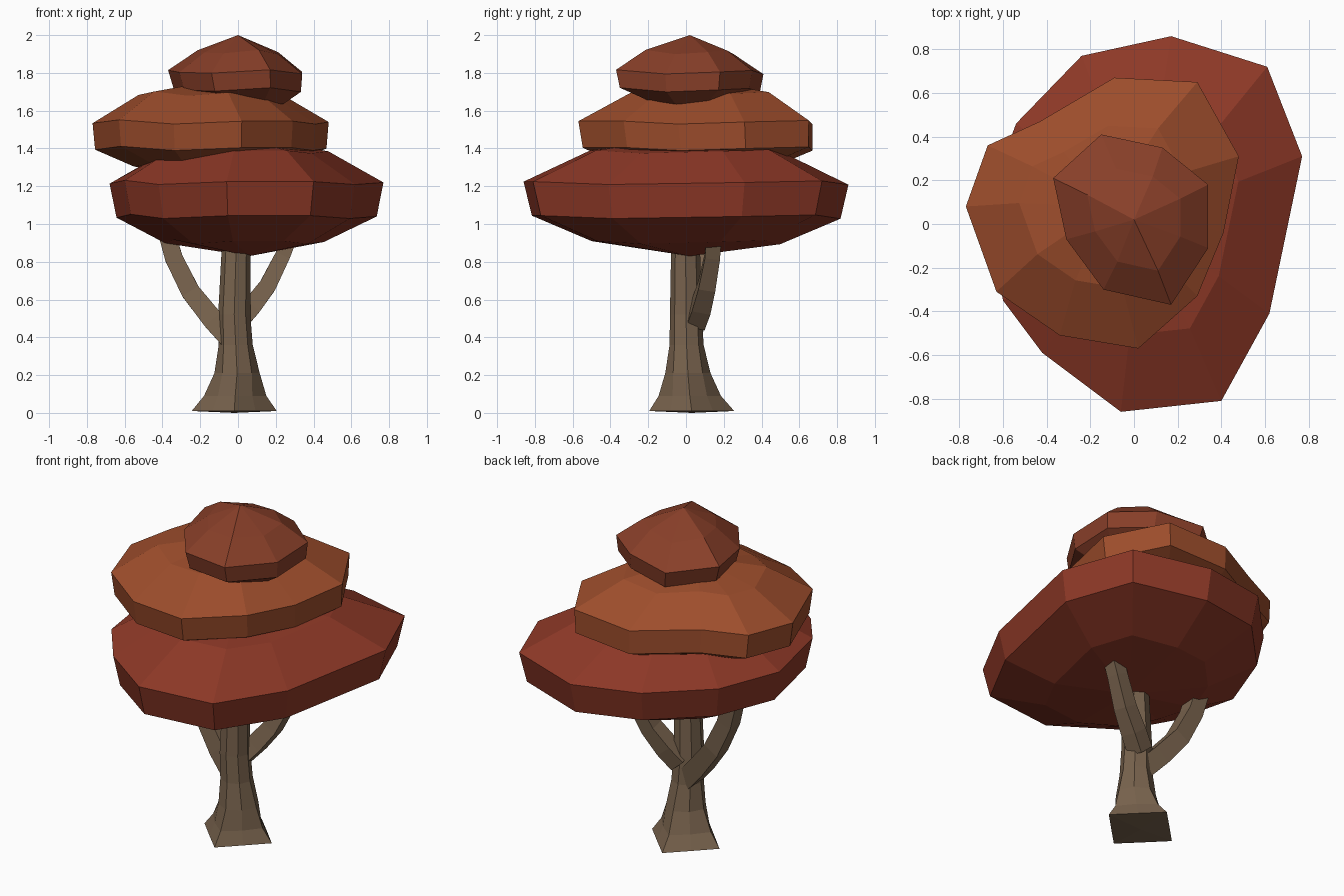
import bpy, bmesh, math
from mathutils import Vector

if "Cube" in bpy.data.objects:
    bpy.data.objects.remove(bpy.data.objects["Cube"])


def material(name, rgb):
    m = bpy.data.materials.new(name)
    m.diffuse_color = (*rgb, 1)
    m.use_nodes = True
    m.node_tree.nodes["Principled BSDF"].inputs["Base Color"].default_value = m.diffuse_color
    return m


def loft(name, rings, mat):
    """Flat-shaded skin through equal-length rings; collapsed rings become poles."""
    bm = bmesh.new()
    loops = [[bm.verts.new(p) for p in ring] for ring in rings]
    n = len(loops[0])
    for a, b in zip(loops, loops[1:]):
        for i in range(n):
            j = (i + 1) % n
            bm.faces.new((a[i], a[j], b[j], b[i]))
    bm.faces.new(loops[0][::-1])
    bm.faces.new(loops[-1])
    bmesh.ops.remove_doubles(bm, verts=bm.verts, dist=0.0005)
    bmesh.ops.recalc_face_normals(bm, faces=bm.faces)
    me = bpy.data.meshes.new(name)
    bm.to_mesh(me)
    bm.free()
    me.materials.append(mat)
    ob = bpy.data.objects.new(name, me)
    bpy.context.collection.objects.link(ob)
    return ob


def leaf_layer(name, outline, levels, mat):
    """levels: (scale, z, centre x, centre y), the outline scaled about that centre."""
    rings = []
    for s, z, cx, cy in levels:
        rings.append([(cx + (x - cx) * s, cy + (y - cy) * s,
                       z + (0.012 * math.sin(2.4 * i) if s else 0))
                      for i, (x, y) in enumerate(outline)])
    return loft(name, rings, mat)


def branch(name, path, mat):
    """Four-sided tapering limb; path: (x, y, z, half width)."""
    pts = [Vector(p[:3]) for p in path]
    rings = []
    for i, p in enumerate(pts):
        t = (pts[min(i + 1, len(pts) - 1)] - pts[max(i - 1, 0)]).normalized()
        u = t.cross(Vector((0, 1, 0))).normalized()
        v = t.cross(u)
        w = path[i][3]
        rings.append([p + w * (a * u + b * v)
                      for a, b in ((1, 1), (-1, 1), (-1, -1), (1, -1))])
    return loft(name, rings, mat)


bark = material("bark", (0.19, 0.125, 0.075))
red = material("red_leaves", (0.27, 0.04, 0.02))
orange = material("orange_leaves", (0.34, 0.075, 0.025))
russet = material("russet_leaves", (0.25, 0.05, 0.022))

# trunk: octagon flaring to a diamond-shaped foot
trunk = []
for z, cx, cy, r, pinch in ((0.01, -0.02, 0.03, 0.225, 0.71),
                            (0.09, -0.015, 0.02, 0.165, 0.78),
                            (0.21, -0.005, 0.01, 0.12, 0.92),
                            (0.36, -0.012, 0.003, 0.09, 1),
                            (0.52, -0.02, 0.0, 0.085, 1),
                            (0.97, -0.007, -0.003, 0.074, 1)):
    trunk.append([(cx + r * (pinch if i % 2 else 1) * math.cos(i * math.pi / 4),
                   cy + r * (pinch if i % 2 else 1) * math.sin(i * math.pi / 4),
                   z) for i in range(8)])
trunk.insert(0, [(-0.02, 0.03, 0.0)] * 7 + [(-0.019, 0.03, 0.0)])
loft("trunk", trunk, bark)

# side branches
branch("left_branch", [(-0.03, 0.02, 0.38, 0.055), (-0.13, 0.04, 0.49, 0.055),
                       (-0.25, 0.07, 0.64, 0.05), (-0.34, 0.08, 0.82, 0.047),
                       (-0.385, 0.09, 0.98, 0.045)], bark)
branch("right_branch", [(0.0, 0.05, 0.48, 0.05), (0.07, 0.08, 0.56, 0.05),
                        (0.155, 0.11, 0.67, 0.045), (0.235, 0.14, 0.83, 0.04),
                        (0.29, 0.15, 0.97, 0.04)], bark)

# lower canopy
leaf_layer("lower_canopy",
           [(0.77, 0.31), (0.61, 0.72), (0.17, 0.86), (-0.24, 0.77), (-0.54, 0.46),
            (-0.68, 0.08), (-0.60, -0.35), (-0.42, -0.59), (-0.06, -0.86),
            (0.40, -0.81), (0.62, -0.41)],
           [(0, 0.83, 0.06, 0.02), (0.58, 0.905, 0.02, 0.0), (0.95, 1.04, 0.06, 0.02),
            (1, 1.22, 0, 0), (0.6, 1.385, 0.04, 0.02), (0, 1.46, 0, 0)], red)

# middle canopy
leaf_layer("middle_canopy",
           [(0.48, 0.31), (0.29, 0.65), (-0.09, 0.67), (-0.43, 0.47), (-0.67, 0.36),
            (-0.77, 0.08), (-0.63, -0.31), (-0.34, -0.51), (0.02, -0.57),
            (0.29, -0.33), (0.41, -0.04)],
           [(0, 1.27, -0.14, 0.05), (0.65, 1.31, -0.14, 0.05), (0.98, 1.40, -0.10, 0.6),
            (1, 1.54, 0, 0), (0.6, 1.69, -0.16, 0.12), (0, 1.76, -0.12, 0.08)], orange)

# top canopy
leaf_layer("top_canopy",
           [(0.34, 0.18), (0.13, 0.35), (-0.15, 0.41), (-0.37, 0.21), (-0.31, -0.07),
            (-0.14, -0.30), (0.17, -0.37), (0.34, -0.11)],
           [(0, 1.62, 0.03, 0.02), (0.58, 1.645, 0.1, 0.02), (0.95, 1.71, 0.2, 0.02),
            (1, 1.805, 0, 0), (0.6, 1.91, 0.02, 0.02), (0, 2.0, 0.0, 0.02)], russet)
